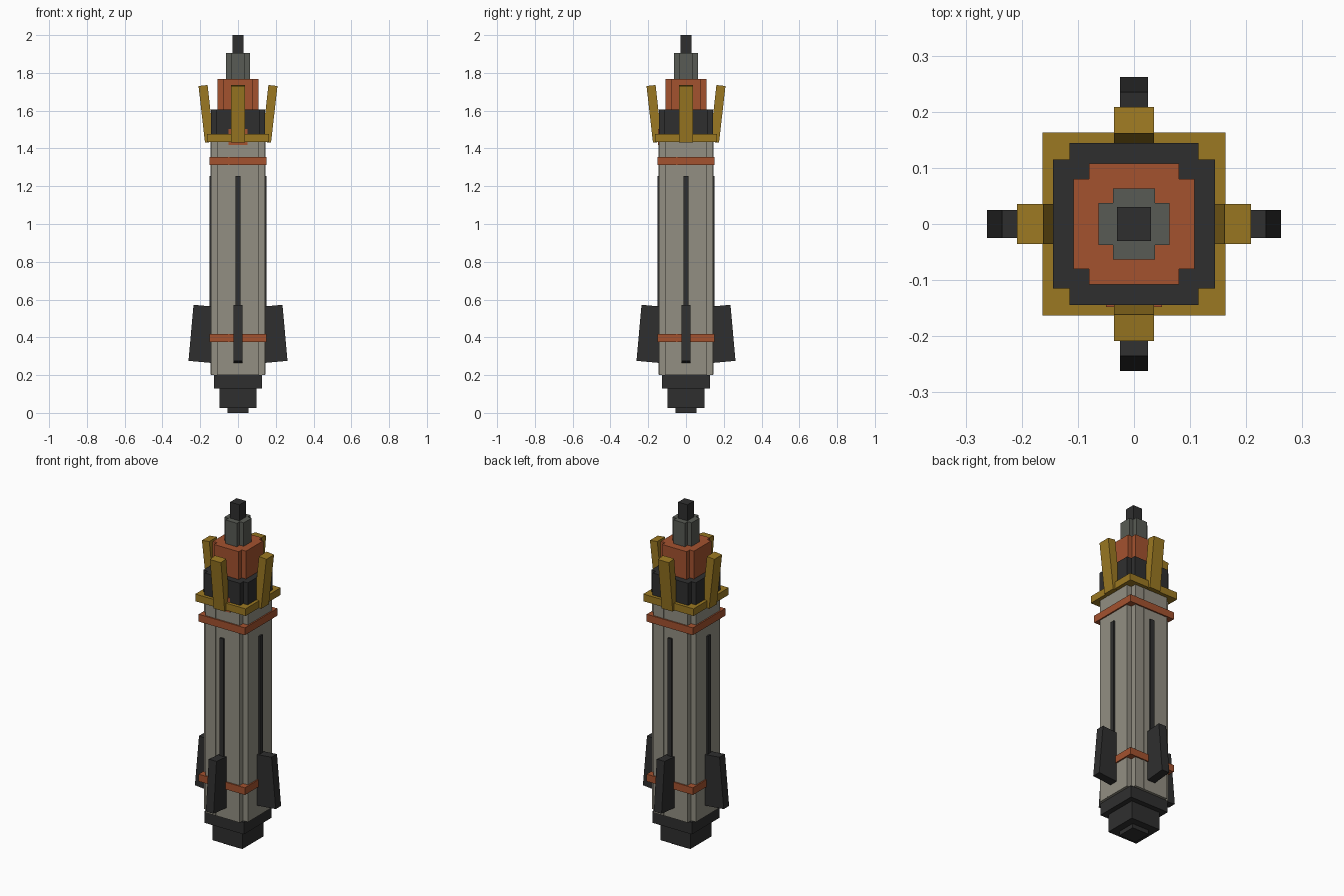
import bpy, bmesh, math
from mathutils import Matrix, Vector

cube = bpy.data.objects.get("Cube")
if cube:
    bpy.data.objects.remove(cube, do_unlink=True)


def material(name, rgb):
    m = bpy.data.materials.new(name)
    m.use_nodes = True
    m.diffuse_color = (*rgb, 1)
    bsdf = next(n for n in m.node_tree.nodes if n.type == 'BSDF_PRINCIPLED')
    bsdf.inputs["Base Color"].default_value = (*rgb, 1)
    bsdf.inputs["Roughness"].default_value = 0.8
    return m


STONE = material("warm grey", (0.29, 0.275, 0.225))
STEEL = material("steel grey", (0.098, 0.105, 0.09))
DARK = material("charcoal", (0.028, 0.028, 0.028))
ORANGE = material("rust orange", (0.37, 0.085, 0.028))
GOLD = material("old gold", (0.33, 0.19, 0.016))


def finish(name, bm, mat):
    bmesh.ops.recalc_face_normals(bm, faces=bm.faces)
    me = bpy.data.meshes.new(name)
    bm.to_mesh(me)
    bm.free()
    me.materials.append(mat)
    ob = bpy.data.objects.new(name, me)
    bpy.context.collection.objects.link(ob)
    return ob


def box(name, mat, centre, size, tilt=0, turn=0):
    """Box tilted about its own y axis, then turned around the model's axis."""
    bm = bmesh.new()
    bmesh.ops.create_cube(bm, size=1)
    place = (Matrix.Rotation(turn, 4, 'Z') @ Matrix.Translation(centre)
             @ Matrix.Rotation(tilt, 4, 'Y') @ Matrix.Diagonal((*size, 1)))
    bm.transform(place)
    return finish(name, bm, mat)


def block(name, mat, half, z0, z1):
    """Square block centred on the axis."""
    return box(name, mat, (0, 0, (z0 + z1) / 2), (2 * half, 2 * half, z1 - z0))


def notched(name, mat, a, b, z0, z1):
    """Square column with its four corners cut back in a step."""
    quarter = [Vector((a, -b)), Vector((a, b)), Vector((b, b))]
    bm = bmesh.new()
    ring = []
    for k in range(4):
        rot = Matrix.Rotation(k * math.pi / 2, 2)
        ring += [bm.verts.new((*(rot @ p), z0)) for p in quarter]
    face = bm.faces.new(ring)
    out = bmesh.ops.extrude_face_region(bm, geom=[face])
    top = [v for v in out["geom"] if isinstance(v, bmesh.types.BMVert)]
    bmesh.ops.translate(bm, verts=top, vec=(0, 0, z1 - z0))
    return finish(name, bm, mat)


# Nozzle at the base
block("nozzle_tip", DARK, 0.055, 0, 0.03)
block("nozzle", DARK, 0.097, 0.025, 0.135)
block("nozzle_collar", DARK, 0.127, 0.13, 0.2)

# Main column and its bands
notched("body", STONE, 0.142, 0.11, 0.2, 1.44)
block("lower_band", ORANGE, 0.15, 0.376, 0.418)
block("upper_band", ORANGE, 0.15, 1.313, 1.356)

# Stepped nose
block("crown_ring", GOLD, 0.163, 1.434, 1.476)
notched("nose_collar", DARK, 0.144, 0.115, 1.435, 1.605)
notched("nose_block", ORANGE, 0.108, 0.08, 1.6, 1.768)
notched("nose_neck", STEEL, 0.063, 0.037, 1.76, 1.906)
block("nose_tip", DARK, 0.03, 1.9, 2.0)

# Small badge on the front
box("front_badge", ORANGE, (0, -0.143, 1.46), (0.1, 0.009, 0.085))

# Parts repeated on all four sides
for i, side in enumerate(("left", "back", "right", "front")):
    t = i * math.pi / 2
    box(side + "_prong", GOLD, (0.168, 0, 1.583), (0.048, 0.072, 0.302), 0.113, t)
    box(side + "_fin", DARK, (0.184, 0, 0.418), (0.13, 0.05, 0.298), -0.09, t)
    box(side + "_strip", DARK, (0.142, 0, 0.777), (0.02, 0.026, 0.955), 0, t)
    box(side + "_seam", STONE, (0.142, -0.048, 0.82), (0.005, 0.008, 1.236), 0, t)
